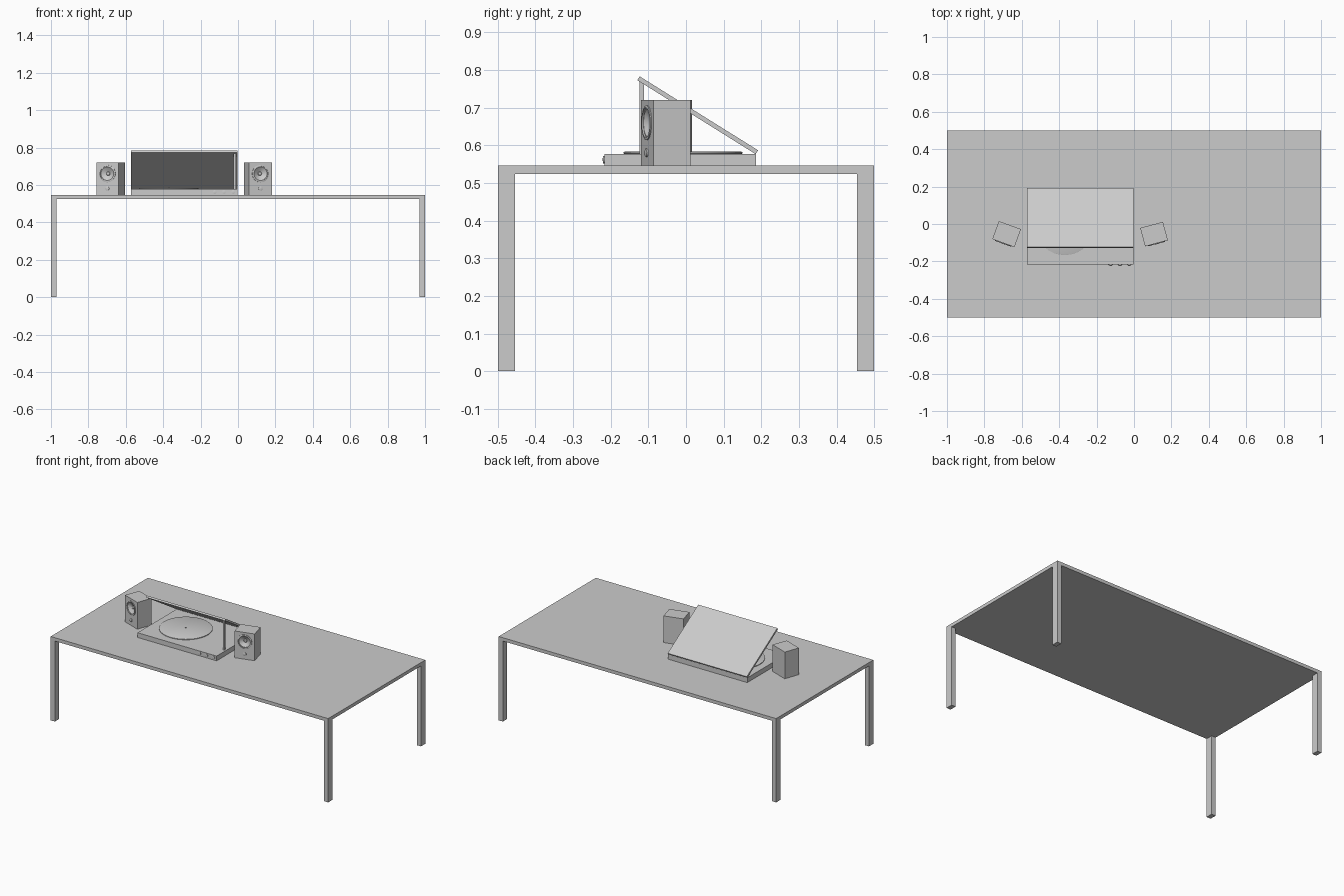
import bpy, bmesh, math
from mathutils import Matrix

if "Cube" in bpy.data.objects:
    bpy.data.objects.remove(bpy.data.objects["Cube"])

TOP = 0.546  # table surface height


def finish(name, bm, matrix=None, smooth=False):
    bmesh.ops.recalc_face_normals(bm, faces=bm.faces[:])
    me = bpy.data.meshes.new(name)
    bm.to_mesh(me)
    bm.free()
    ob = bpy.data.objects.new(name, me)
    bpy.context.collection.objects.link(ob)
    if matrix:
        ob.matrix_world = matrix
    if smooth:
        bpy.ops.object.select_all(action='DESELECT')
        ob.select_set(True)
        bpy.context.view_layer.objects.active = ob
        bpy.ops.object.shade_smooth_by_angle(angle=math.radians(35))
    return ob


def box(name, x, y, z, matrix=None):
    bm = bmesh.new()
    bmesh.ops.create_cube(bm, size=1)
    for v in bm.verts:
        for i, (a, b) in enumerate((x, y, z)):
            v.co[i] = (a + b) / 2 + v.co[i] * (b - a)
    return finish(name, bm, matrix)


def lathe(name, profile, matrix, steps=48):
    """Spin (radius, height) points around the local z axis."""
    bm = bmesh.new()
    vs = [bm.verts.new((r, 0, h)) for r, h in profile]
    es = [bm.edges.new(p) for p in zip(vs, vs[1:])]
    bmesh.ops.spin(bm, geom=vs + es, axis=(0, 0, 1), cent=(0, 0, 0),
                   angle=2 * math.pi, steps=steps)
    bmesh.ops.remove_doubles(bm, verts=bm.verts[:], dist=1e-5)
    return finish(name, bm, matrix, True)


# local z axis turned to face the front (-y)
FACE = Matrix.Rotation(math.pi / 2, 4, 'X')

# Table
box("table_top", (-1, 1), (-0.5, 0.5), (TOP - 0.022, TOP))
for side, sx in (("left", -1), ("right", 1)):
    for end, sy in (("front", -1), ("back", 1)):
        box(f"{end}_{side}_leg", sorted((sx, sx * 0.97)),
            sorted((sy * 0.5, sy * 0.455)), (0, TOP - 0.022))

# Record player base, platter and spindle
box("player_base", (-0.572, -0.002), (-0.217, 0.186), (TOP, 0.577))
lathe("platter", [(0, 0.576), (0.154, 0.576), (0.158, 0.578), (0.158, 0.582),
                  (0.156, 0.583), (0, 0.583)],
      Matrix.Translation((-0.37, -0.008, 0)), 64)
lathe("spindle", [(0.004, 0.58), (0.004, 0.587), (0, 0.588)],
      Matrix.Translation((-0.37, -0.008, 0)), 16)
# Front controls
for i, x in enumerate((-0.125, -0.075, -0.025)):
    lathe(f"player_knob_{i + 1}", [(0, -0.002), (0.01, -0.002), (0.01, 0.003), (0, 0.005)],
          Matrix.Translation((x, -0.217, 0.562)) @ FACE, 24)

# Raised lid and its prop
lid = Matrix.Translation((-0.287, 0.031, 0.680)) @ Matrix.Rotation(math.radians(-32), 4, 'X')
box("lid", (-0.285, 0.285), (-0.1855, 0.1855), (-0.006, 0.006), lid)
box("lid_prop", (-0.023, -0.012), (-0.123, -0.112), (0.575, 0.772))


# Speakers, each turned outward
def speaker(side, x, y, angle):
    place = Matrix.Translation((x, y, 0)) @ Matrix.Rotation(math.radians(angle), 4, 'Z')
    body = box(f"{side}_speaker_body", (-0.063, 0.063), (-0.051, 0.051), (TOP, 0.72), place)
    driver = place @ Matrix.Translation((0, -0.051, 0.66)) @ FACE
    # recess for the cone
    cutter = lathe(f"{side}_recess_cutter",
                   [(0, -0.02), (0.042, -0.02), (0.042, 0.02), (0, 0.02)], driver)
    cutter.hide_render = True
    cutter.hide_set(True)
    cut = body.modifiers.new("recess", 'BOOLEAN')
    cut.operation = 'DIFFERENCE'
    cut.object = cutter
    lathe(f"{side}_speaker_rim", [(0.040, -0.002), (0.046, -0.002), (0.046, 0.003),
                                  (0.044, 0.004), (0.040, 0.004), (0.040, -0.002)], driver)
    lathe(f"{side}_speaker_cone", [(0.043, -0.001), (0.036, 0.0), (0.032, -0.003),
                                   (0.011, -0.014), (0.008, -0.010), (0, -0.008)], driver)
    lathe(f"{side}_speaker_knob", [(0.011, -0.002), (0.011, 0.004), (0.009, 0.005), (0, 0.005)],
          place @ Matrix.Translation((0, -0.051, 0.58)) @ FACE, 24)


speaker("left", -0.681, -0.054, -20)
speaker("right", 0.107, -0.054, 15)
